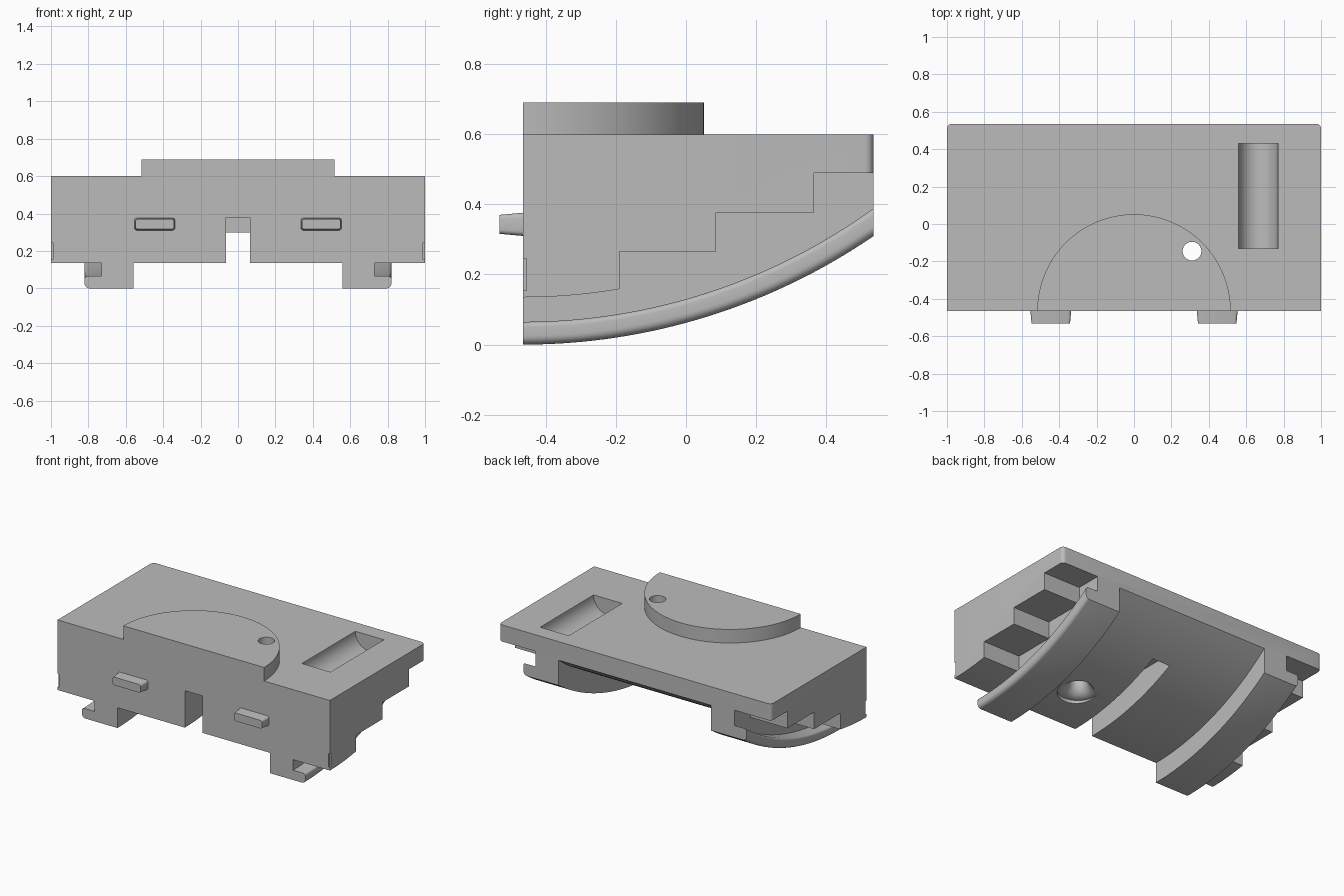
import bpy, bmesh
from math import sin, cos, asin, sqrt, pi, radians
from mathutils import Vector

if "Cube" in bpy.data.objects:
    bpy.data.objects.remove(bpy.data.objects["Cube"], do_unlink=True)

FRONT, BACK, TOP = -0.465, 0.535, 0.6
AXIS_Z = 1.77               # height of the axis all curved undersides share
R_BODY, R_LIP, R_RAIL = 1.635, 1.705, 1.77

grey = bpy.data.materials.new("plain grey")
grey.use_nodes = True
grey.diffuse_color = (0.5, 0.5, 0.5, 1)
grey.node_tree.nodes["Principled BSDF"].inputs["Base Color"].default_value = (0.5, 0.5, 0.5, 1)


def finish(name, bm):
    bmesh.ops.recalc_face_normals(bm, faces=bm.faces[:])
    me = bpy.data.meshes.new(name)
    bm.to_mesh(me)
    bm.free()
    me.materials.append(grey)
    ob = bpy.data.objects.new(name, me)
    bpy.context.collection.objects.link(ob)
    return ob


def loft(rings):
    """Closed solid skinned through a list of rings of points."""
    bm = bmesh.new()
    rows = [[bm.verts.new(p) for p in ring] for ring in rings]
    n = len(rows[0])
    for a, b in zip(rows, rows[1:]):
        for i in range(n):
            bm.faces.new((a[i], a[(i + 1) % n], b[(i + 1) % n], b[i]))
    bm.faces.new(rows[0])
    bm.faces.new(rows[-1])
    return bm


def side_prism(profile, x0, x1):
    return loft([[(x, y, z) for y, z in profile] for x in (x0, x1)])


def box(name, lo, hi):
    profile = [(lo[1], lo[2]), (hi[1], lo[2]), (hi[1], hi[2]), (lo[1], hi[2])]
    return finish(name, side_prism(profile, lo[0], hi[0]))


def cut(ob, cutter):
    mod = ob.modifiers.new("cut", "BOOLEAN")
    mod.operation, mod.solver, mod.object = "DIFFERENCE", "EXACT", cutter
    cutter.hide_render = True
    cutter.hide_set(True)


def settle(ob, cutters=()):
    """Apply the cuts, then shade."""
    for c in cutters:
        cut(ob, c)
    bpy.ops.object.select_all(action="DESELECT")
    bpy.context.view_layer.objects.active = ob
    ob.select_set(True)
    for mod in list(ob.modifiers):
        bpy.ops.object.modifier_apply(modifier=mod.name)
    bpy.ops.object.shade_smooth_by_angle(angle=radians(30))


# Body: block with an arched underside and rounded rear corners
N = 32
arc = []
for i in range(N + 1):
    y = i / N
    arc.append((FRONT + y, AXIS_Z - sqrt(R_BODY ** 2 - y * y)))
bm = side_prism(arc + [(BACK, TOP), (FRONT, TOP)], -1, 1)
corners = [e for e in bm.edges
           if all(abs(v.co.y - BACK) < 1e-4 for v in e.verts)
           and abs(e.verts[0].co.z - e.verts[1].co.z) > 0.01]
bmesh.ops.bevel(bm, geom=corners, offset=0.025, segments=6, profile=0.5, affect="EDGES")
body = finish("body", bm)

# Stepped undercuts outside the rails
stairs = [(-0.19, -0.1), (-0.19, 0.265), (0.085, 0.265), (0.085, 0.377),
          (0.365, 0.377), (0.365, 0.49), (0.7, 0.49), (0.7, -0.1)]
cutters = []
for side, s in (("left", 1), ("right", -1)):
    cutters.append(finish(side + "_stair_cutter", side_prism(stairs, s * 0.73, s * 1.1)))
    cutters.append(box(side + "_nick_cutter", (s - 0.01, FRONT - 0.1, 0.155),
                       (s + 0.01, FRONT + 0.01, 0.245)))

# Centre slot and half-round trough
cutters.append(box("slot_cutter", (-0.065, FRONT - 0.1, 0), (0.065, 0.25, 0.38)))
circle = [(0.105 * cos(2 * pi * i / 48), 0.105 * sin(2 * pi * i / 48)) for i in range(48)]
cutters.append(finish("trough_cutter", loft(
    [[(0.665 + a, y, TOP + b) for a, b in circle] for y in (-0.13, 0.43)])))

# Vertical hole with a flared mouth below
flare = [(0.125, 0.1)]
for i in range(9):
    t = i / 8 * pi / 2
    flare.append((0.125 - 0.075 * sin(t), 0.26 - 0.09 * cos(t)))
flare.append((0.05, 0.8))
hole = finish("hole_cutter", loft(
    [[(0.31 + r * cos(2 * pi * i / 40), -0.145 + r * sin(2 * pi * i / 40), z)
      for i in range(40)] for r, z in flare]))
settle(body, cutters + [hole])

# Raised half disc on top
disc = [(0.517 * cos(pi * i / 64), FRONT + 0.517 * sin(pi * i / 64)) for i in range(65)]
half_disc = finish("half_disc", loft([[(x, y, z) for x, y in disc] for z in (TOP, 0.69)]))
settle(half_disc, [hole])

# Curved rails with a rounded outward lip
def rounded(cx, cr, r, a0, a1):
    return [(cx + r * cos(a0 + (a1 - a0) * i / 6), cr + r * sin(a0 + (a1 - a0) * i / 6))
            for i in range(7)]


section = [(0.56, R_BODY - 0.004), (0.73, R_BODY - 0.004), (0.73, R_LIP)]
section += rounded(0.805, R_LIP + 0.015, 0.015, -pi / 2, 0)
section += rounded(0.795, R_RAIL - 0.025, 0.025, 0, pi / 2)
section += [(0.56, R_RAIL)]
for side, s in (("left", 1), ("right", -1)):
    rings = []
    for i in range(N + 1):
        ring = []
        for x, r in section:
            a = asin(1 / r) * i / N
            ring.append((s * x, FRONT + r * sin(a), AXIS_Z - r * cos(a)))
        rings.append(ring)
    settle(finish(side + "_rail", loft(rings)))

# Tapered front tabs with rounded corners
def tab_ring(cx, hw, hh, r, y):
    pts = []
    for k, (sx, sz) in enumerate(((1, 1), (-1, 1), (-1, -1), (1, -1))):
        for i in range(5):
            a = (k + i / 4) * pi / 2
            pts.append((cx + sx * (hw - r) + r * cos(a), y, 0.343 + sz * (hh - r) + r * sin(a)))
    return pts


for side, s in (("left", 1), ("right", -1)):
    settle(finish(side + "_tab", loft([tab_ring(s * 0.445, 0.11, 0.034, 0.015, FRONT + 0.01),
                                       tab_ring(s * 0.445, 0.103, 0.027, 0.012, -0.532)])))
